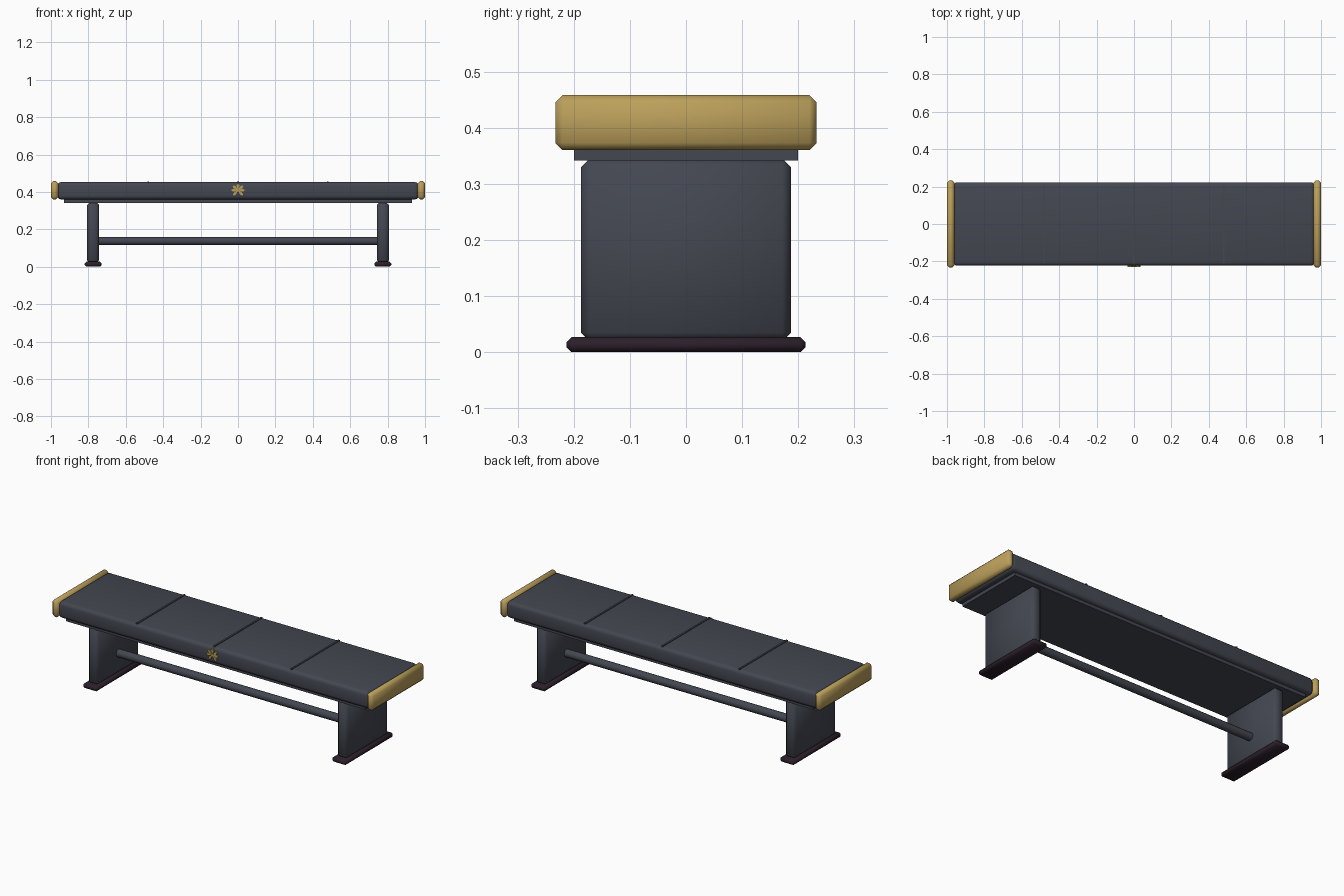
import bpy, bmesh, math
from mathutils import Matrix, Vector

if "Cube" in bpy.data.objects:
    bpy.data.objects.remove(bpy.data.objects["Cube"])


def material(name, rgb):
    m = bpy.data.materials.new(name)
    m.diffuse_color = (*rgb, 1)
    m.use_nodes = True
    m.node_tree.nodes["Principled BSDF"].inputs["Base Color"].default_value = m.diffuse_color
    return m


SLATE = material("slate", (0.056, 0.063, 0.081))
GOLD = material("gold", (0.50, 0.35, 0.105))
PLUM = material("dark plum", (0.025, 0.014, 0.024))


def finish(name, bm, mat, angle=50):
    bmesh.ops.recalc_face_normals(bm, faces=bm.faces)
    me = bpy.data.meshes.new(name)
    bm.to_mesh(me)
    bm.free()
    me.materials.append(mat)
    ob = bpy.data.objects.new(name, me)
    bpy.context.collection.objects.link(ob)
    bpy.ops.object.select_all(action='DESELECT')
    ob.select_set(True)
    bpy.context.view_layer.objects.active = ob
    bpy.ops.object.shade_smooth_by_angle(angle=math.radians(angle))
    return ob


def box(name, lo, hi, mat, bevel=0, segments=1):
    lo, hi = Vector(lo), Vector(hi)
    bm = bmesh.new()
    bmesh.ops.create_cube(bm, size=1, matrix=Matrix.Translation((lo + hi) / 2)
                          @ Matrix.Diagonal((*(hi - lo), 1)))
    if bevel:
        bmesh.ops.bevel(bm, geom=bm.edges[:], offset=bevel, segments=segments,
                        profile=0.5, affect='EDGES')
    return finish(name, bm, mat)


# Seat cushion and the slab beneath it
box("seat", (-0.965, -0.223, 0.36), (0.965, 0.223, 0.453), SLATE, 0.02, 3)
box("under_slab", (-0.93, -0.20, 0.342), (0.93, 0.20, 0.364), SLATE)

# Raised seams across the seat
for i, x in enumerate((-0.48, 0, 0.48)):
    box(f"seat_seam_{i + 1}", (x - 0.005, -0.212, 0.445), (x + 0.005, 0.212, 0.457), SLATE)

# Each end: gold cap, leg panel and foot
for side, s in (("left", -1), ("right", 1)):
    def pair(name, a, b, y, z0, z1, mat, bevel):
        x0, x1 = sorted((s * a, s * b))
        box(f"{side}_{name}", (x0, -y, z0), (x1, y, z1), mat, bevel)
    pair("end_cap", 0.96, 1.0, 0.233, 0.36, 0.458, GOLD, 0.013)
    pair("leg", 0.743, 0.807, 0.187, 0.02, 0.345, SLATE, 0.015)
    pair("foot", 0.73, 0.82, 0.213, 0.0, 0.027, PLUM, 0.009)

# Round stretcher between the legs
bm = bmesh.new()
bmesh.ops.create_cone(bm, cap_ends=True, segments=12, radius1=0.022, radius2=0.022, depth=1.51,
                      matrix=Matrix.Translation((0, 0, 0.137)) @ Matrix.Rotation(math.pi / 2, 4, 'Y'))
finish("stretcher", bm, SLATE)

# Gold petal ornament on the front: a fan of flat diamond petals
bm = bmesh.new()
for deg in (90, 40, 140, -2, 182, -48, 228):
    a = math.radians(deg)
    out, across = Vector((math.cos(a), 0, math.sin(a))), Vector((-math.sin(a), 0, math.cos(a)))
    pts = [(0.006, 0.002), (0.024, 0.008), (0.036, 0.003),
           (0.036, -0.003), (0.024, -0.008), (0.006, -0.002)]
    verts = [bm.verts.new(Vector((0, -0.221, 0.41)) + out * r + across * w) for r, w in pts]
    face = bm.faces.new(verts)
    ext = bmesh.ops.extrude_face_region(bm, geom=[face])
    bmesh.ops.translate(bm, vec=(0, -0.008, 0),
                        verts=[v for v in ext["geom"] if isinstance(v, bmesh.types.BMVert)])
bmesh.ops.create_cone(bm, cap_ends=True, segments=8, radius1=0.009, radius2=0.009, depth=0.008,
                      matrix=Matrix.Translation((0, -0.226, 0.41)) @ Matrix.Rotation(math.pi / 2, 4, 'X'))
finish("front_ornament", bm, GOLD, 30)
